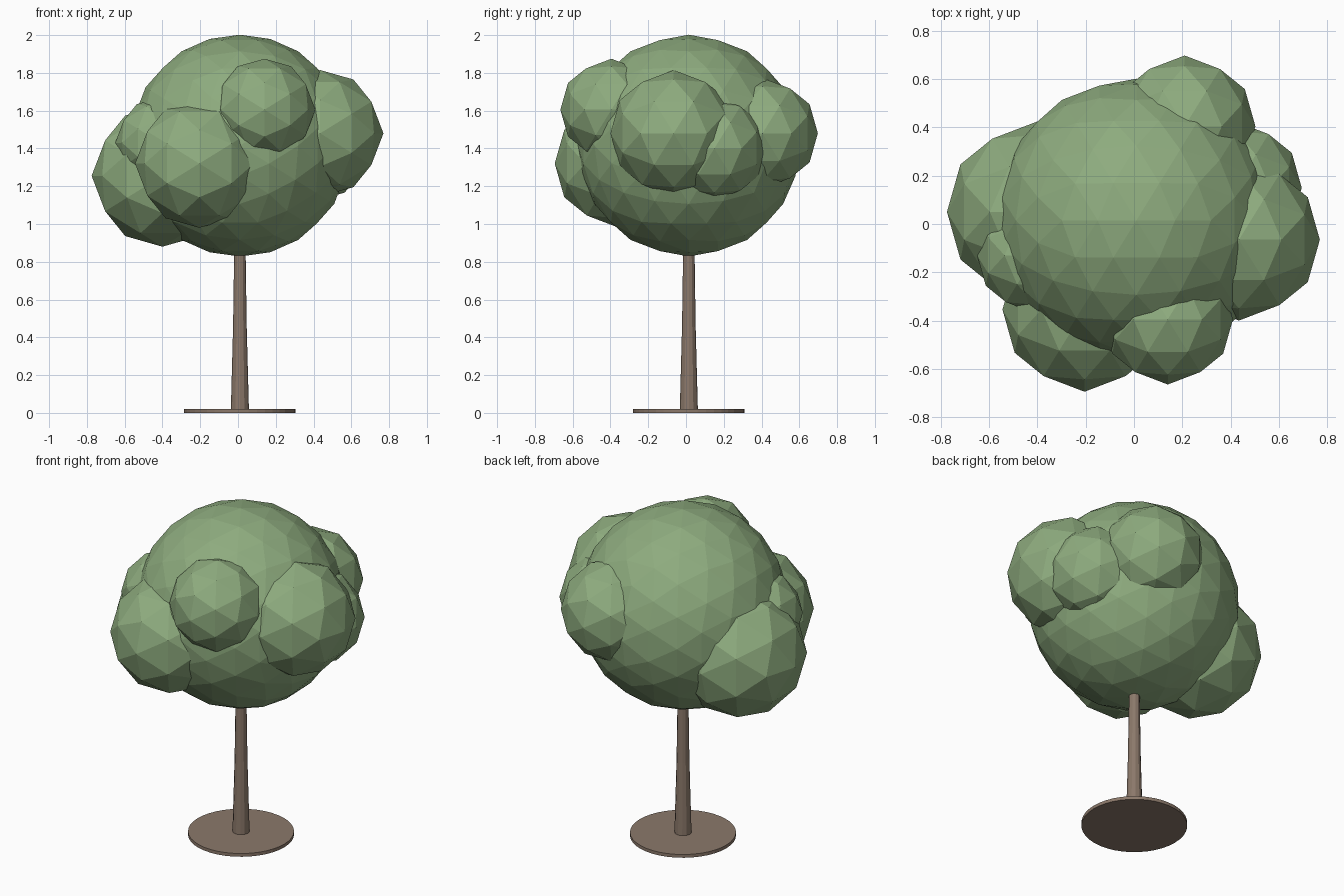
import bpy
import bmesh
from mathutils import Vector

cube = bpy.data.objects.get("Cube")
if cube:
    bpy.data.objects.remove(cube, do_unlink=True)


def material(name, rgb):
    mat = bpy.data.materials.new(name)
    mat.use_nodes = True
    colour = (*rgb, 1.0)
    mat.diffuse_color = colour
    bsdf = next(n for n in mat.node_tree.nodes if n.type == "BSDF_PRINCIPLED")
    bsdf.inputs["Base Color"].default_value = colour
    bsdf.inputs["Roughness"].default_value = 0.9
    return mat


LEAF = material("leaf green", (0.27, 0.41, 0.21))
BARK = material("bark brown", (0.26, 0.19, 0.145))


def finish(bm, name, mat, location):
    bmesh.ops.recalc_face_normals(bm, faces=bm.faces)
    mesh = bpy.data.meshes.new(name)
    bm.to_mesh(mesh)
    bm.free()
    mesh.materials.append(mat)
    obj = bpy.data.objects.new(name, mesh)
    obj.location = location
    bpy.context.collection.objects.link(obj)
    return obj


def leaf_ball(name, location, radius, levels):
    """Faceted icosahedral ball with its two-fold axes along x, y and z."""
    bm = bmesh.new()
    golden = (1 + 5 ** 0.5) / 2
    for a in (-1, 1):
        for b in (-golden, golden):
            for co in ((a, 0, b), (b, a, 0), (0, b, a)):
                bm.verts.new(co)
    bmesh.ops.convex_hull(bm, input=bm.verts)
    for level in range(levels):
        bmesh.ops.subdivide_edges(bm, edges=bm.edges[:], cuts=1, use_grid_fill=True)
        for v in bm.verts:
            v.co.normalize()
    for v in bm.verts:
        v.co *= radius
    return finish(bm, name, LEAF, location)


def lathe(name, profile, sides, location):
    """Closed solid from (radius, height) rings."""
    bm = bmesh.new()
    rings = []
    for radius, height in profile:
        ring = bmesh.ops.create_circle(bm, segments=sides, radius=radius)["verts"]
        bmesh.ops.translate(bm, verts=ring, vec=Vector((0, 0, height)))
        rings.append(ring)
    for low, high in zip(rings, rings[1:]):
        for i in range(sides):
            j = (i + 1) % sides
            bm.faces.new((low[i], low[j], high[j], high[i]))
    bm.faces.new(rings[0])
    bm.faces.new(rings[-1])
    return finish(bm, name, BARK, location)


# Ground disc and tapered trunk
STEM = (0.01, 0.015, 0)
lathe("ground_disc", [(0.295, 0), (0.295, 0.02)], 40, STEM)
lathe("trunk", [(0.048, 0.01), (0.036, 0.46), (0.029, 0.95)], 12, STEM)

# Main crown and the smaller clumps around it
leaf_ball("main_crown", (0.01, 0.015, 1.415), 0.587, 2)
clumps = {
    "right_clump": ((-0.40, 0.05, 1.255), 0.375),
    "small_right_clump": ((-0.41, -0.13, 1.43), 0.24),
    "front_clump": ((-0.205, -0.355, 1.32), 0.34),
    "upper_front_clump": ((0.14, -0.395, 1.605), 0.27),
    "left_clump": ((0.435, -0.065, 1.48), 0.335),
    "small_left_clump": ((0.42, 0.15, 1.40), 0.275),
    "back_clump": ((0.21, 0.405, 1.48), 0.293),
}
for name, (location, radius) in clumps.items():
    leaf_ball(name, location, radius, 1)
